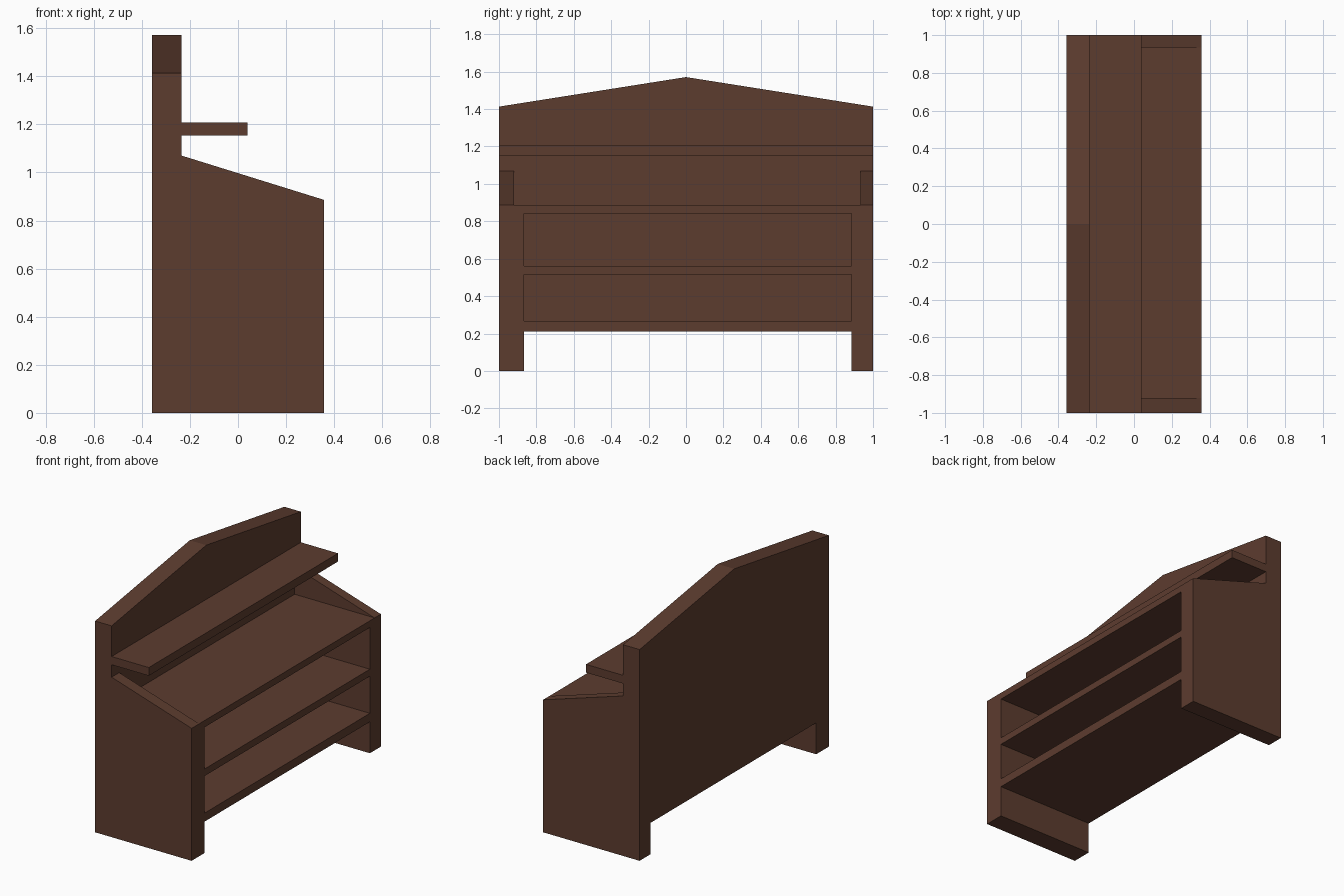
import bpy
import bmesh
from mathutils import Vector

if "Cube" in bpy.data.objects:
    bpy.data.objects.remove(bpy.data.objects["Cube"])

wood = bpy.data.materials.new("dark brown wood")
wood.diffuse_color = (0.108, 0.045, 0.028, 1)
wood.use_nodes = True
wood.node_tree.nodes["Principled BSDF"].inputs["Base Color"].default_value = wood.diffuse_color

BACK, PANEL, FRONT = -0.357, -0.235, 0.357      # depth positions along x
INNER_L, INNER_R = -0.866, 0.884                # inner faces of the legs
CHEEK_L, CHEEK_R = -0.92, 0.934                 # inner faces of the sloped cheeks


def prism(name, points, offset):
    """Extrude a flat polygon by an offset into a solid."""
    bm = bmesh.new()
    face = bm.faces.new([bm.verts.new(p) for p in points])
    new = bmesh.ops.extrude_face_region(bm, geom=[face])["geom"]
    bmesh.ops.translate(bm, vec=Vector(offset),
                        verts=[v for v in new if isinstance(v, bmesh.types.BMVert)])
    bmesh.ops.recalc_face_normals(bm, faces=bm.faces)
    mesh = bpy.data.meshes.new(name)
    bm.to_mesh(mesh)
    bm.free()
    mesh.materials.append(wood)
    obj = bpy.data.objects.new(name, mesh)
    bpy.context.collection.objects.link(obj)
    return obj


def box(name, x0, x1, y0, y1, z0, z1):
    return prism(name, [(x0, y0, z0), (x1, y0, z0), (x1, y1, z0), (x0, y1, z0)],
                 (0, 0, z1 - z0))


# Back panel with gabled top and a gap between its feet
outline = [(-1, 0), (INNER_L, 0), (INNER_L, 0.21), (INNER_R, 0.21), (INNER_R, 0),
           (1, 0), (1, 1.413), (0, 1.571), (-1, 1.413)]
prism("back_panel", [(BACK, y, z) for y, z in outline], (PANEL - BACK, 0, 0))

# Side cheeks with sloped tops, and the thicker posts inside them
slope = [(PANEL, 0), (FRONT, 0), (FRONT, 0.886), (PANEL, 1.07)]
for side, outer, cheek, inner in (("left", -1, CHEEK_L, INNER_L),
                                  ("right", 1, CHEEK_R, INNER_R)):
    prism(side + "_cheek", [(x, outer, z) for x, z in slope], (0, cheek - outer, 0))
    box(side + "_post", PANEL, FRONT, min(cheek, inner), max(cheek, inner), 0, 0.841)

# Horizontal boards
box("bottom_board", PANEL, FRONT, INNER_L, INNER_R, 0.21, 0.267)
box("middle_board", PANEL, FRONT, INNER_L, INNER_R, 0.515, 0.562)
box("desk_top", PANEL, FRONT, CHEEK_L, CHEEK_R, 0.841, 0.886)
box("upper_shelf", PANEL, 0.04, -1, 1, 1.153, 1.208)
